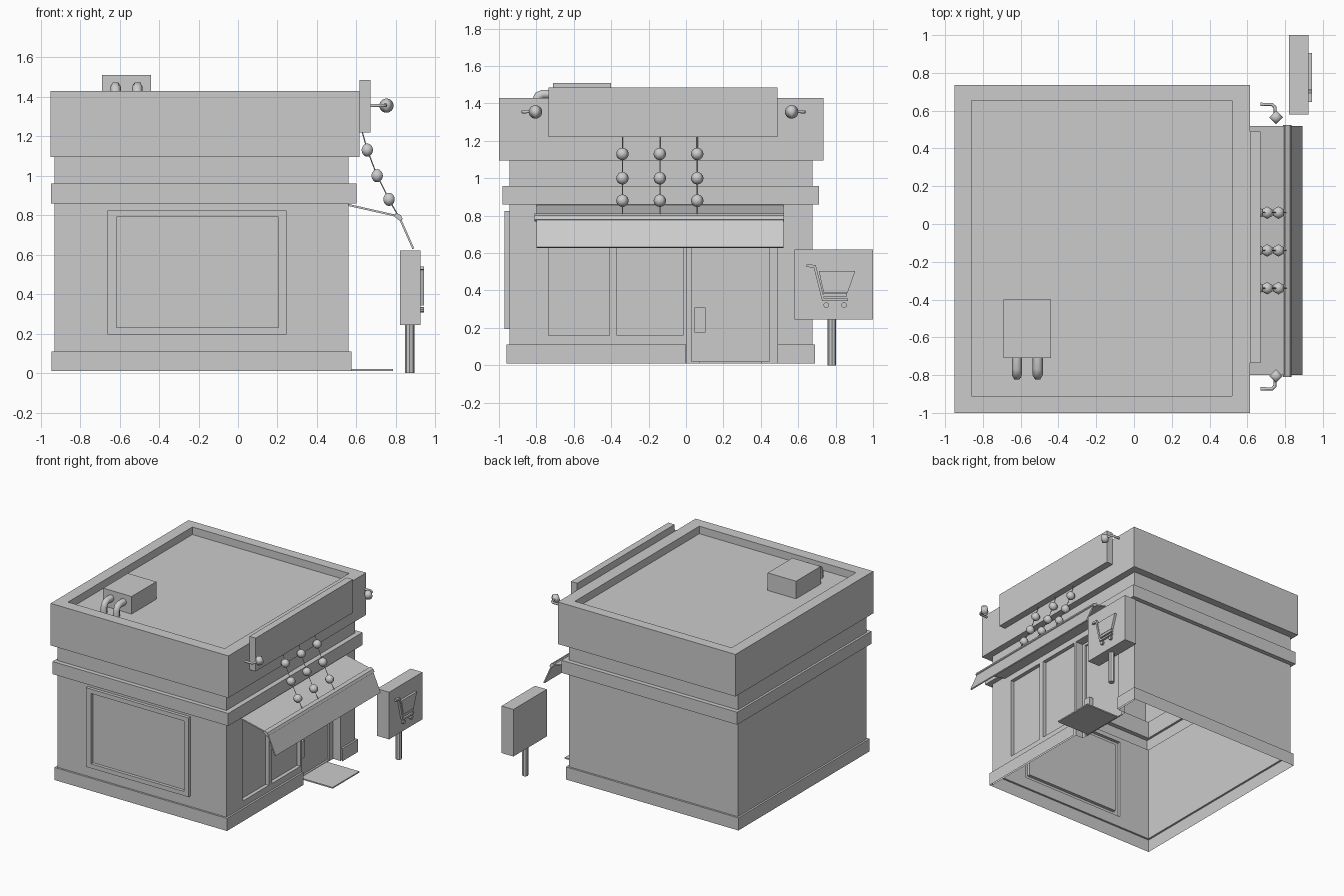
import bpy, bmesh, math
from mathutils import Vector

default = bpy.data.objects.get("Cube")
if default:
    bpy.data.objects.remove(default, do_unlink=True)

GREY = (0.6, 0.6, 0.6, 1.0)
mat = bpy.data.materials.new("plain_grey")
mat.use_nodes = True
mat.diffuse_color = GREY
mat.node_tree.nodes["Principled BSDF"].inputs["Base Color"].default_value = GREY


def finish(name, bm, smooth=False):
    """Turn a bmesh into a named grey object."""
    me = bpy.data.meshes.new(name)
    for f in bm.faces:
        f.smooth = smooth
    bm.to_mesh(me)
    bm.free()
    me.materials.append(mat)
    ob = bpy.data.objects.new(name, me)
    bpy.context.collection.objects.link(ob)
    return ob


def box(name, x, y, z):
    bm = bmesh.new()
    bmesh.ops.create_cube(bm, size=1)
    for v in bm.verts:
        v.co = [lo + (c + 0.5) * (hi - lo) for c, (lo, hi) in zip(v.co, (x, y, z))]
    return finish(name, bm)


def prism(name, pts, axis, lo, hi):
    """Extrude an outline along x (outline is y, z) or along y (outline is x, z)."""
    bm = bmesh.new()
    place = (lambda a, b, t: (t, a, b)) if axis == "x" else (lambda a, b, t: (a, t, b))
    ends = [[bm.verts.new(place(a, b, t)) for a, b in pts] for t in (lo, hi)]
    for e in ends:
        bm.faces.new(e)
    for i in range(len(pts)):
        j = (i + 1) % len(pts)
        bm.faces.new((ends[0][i], ends[0][j], ends[1][j], ends[1][i]))
    bmesh.ops.recalc_face_normals(bm, faces=bm.faces)
    return finish(name, bm)


def bar(p, q, w):
    """Outline of a straight stroke of width w."""
    p, q = Vector(p), Vector(q)
    d = (q - p).normalized() * w / 2
    n = Vector((-d.y, d.x))
    return [tuple(v) for v in (p + n, q + n, q - n, p - n)]


def strip(name, rows, closed=True, cap=False):
    """Skin of quads between successive outlines."""
    bm = bmesh.new()
    rows = [[bm.verts.new(p) for p in r] for r in rows]
    n = len(rows[0])
    for a, b in zip(rows, rows[1:]):
        for i in range(n if closed else n - 1):
            j = (i + 1) % n
            bm.faces.new((a[i], a[j], b[j], b[i]))
    if cap:
        bm.faces.new(rows[-1])
    return finish(name, bm)


def ring(x0, x1, y0, y1, z):
    return [(x0, y0, z), (x1, y0, z), (x1, y1, z), (x0, y1, z)]


def relief(name, us, zs, depth, place):
    """Wall panel whose grid cells are pushed in or out by depth(u, z)."""
    bm = bmesh.new()

    def quad(*pts):
        bm.faces.new([bm.verts.new(place(*p)) for p in pts])

    d = [[depth((a + b) / 2, (c + e) / 2) for c, e in zip(zs, zs[1:])]
         for a, b in zip(us, us[1:])]
    for i, (a, b) in enumerate(zip(us, us[1:])):
        for k, (c, e) in enumerate(zip(zs, zs[1:])):
            h = d[i][k]
            quad((a, c, h), (b, c, h), (b, e, h), (a, e, h))
            if i + 1 < len(d) and d[i + 1][k] != h:
                g = d[i + 1][k]
                quad((b, c, h), (b, c, g), (b, e, g), (b, e, h))
            if k + 1 < len(d[i]) and d[i][k + 1] != h:
                g = d[i][k + 1]
                quad((a, e, h), (b, e, h), (b, e, g), (a, e, g))
    bmesh.ops.remove_doubles(bm, verts=bm.verts, dist=0.0001)
    return finish(name, bm)


def tube(name, pts, r, res=2):
    cu = bpy.data.curves.new(name, "CURVE")
    cu.dimensions = "3D"
    cu.bevel_depth, cu.bevel_resolution, cu.use_fill_caps = r, res, True
    sp = cu.splines.new("POLY")
    sp.points.add(len(pts) - 1)
    for p, co in zip(sp.points, pts):
        p.co = (*co, 1)
    cu.materials.append(mat)
    ob = bpy.data.objects.new(name, cu)
    bpy.context.collection.objects.link(ob)


def ball(name, co, r, sides):
    bm = bmesh.new()
    bmesh.ops.create_uvsphere(bm, u_segments=sides, v_segments=12, radius=r)
    bmesh.ops.translate(bm, verts=bm.verts, vec=co)
    finish(name, bm, True)


# Plinth, interrupted by the doorway
def plinth_path(g, z):
    x0, x1, y0, y1 = -0.93 - g, 0.56 + g, -0.945 - g, 0.675 + g
    return [(x1, 0.49, z), (x1, y1, z), (x0, y1, z), (x0, y0, z), (x1, y0, z), (x1, 0.0, z)]


strip("plinth", [plinth_path(0.015, 0.01), plinth_path(0.015, 0.11), plinth_path(0, 0.11)], closed=False)

# Plain back and left walls
back_path = [(0.56, 0.675), (-0.93, 0.675), (-0.93, -0.945)]
strip("back_and_left_walls", [[(x, y, z) for x, y in back_path] for z in (0.11, 0.86)], closed=False)


# Front wall with a raised window frame
def front_depth(x, z):
    outer = -0.66 < x < 0.245 and 0.195 < z < 0.825
    inner = -0.615 < x < 0.205 and 0.23 < z < 0.79
    return 0.025 if outer and not inner else 0.0


relief("front_wall", [-0.93, -0.66, -0.615, 0.205, 0.245, 0.56],
       [0.11, 0.195, 0.23, 0.79, 0.825, 0.86], front_depth,
       lambda u, z, d: (u, -0.945 - d, z))


# Shop wall with two windows and a recessed door
def shop_depth(y, z):
    if 0.005 < y < 0.49 and z < 0.8:
        return -0.08 if 0.03 < y < 0.445 and 0.02 < z < 0.78 else -0.065
    if 0.16 < z < 0.8 and (-0.735 < y < -0.41 or -0.37 < y < -0.015):
        return -0.03
    return 0.0


relief("shop_wall", [-0.945, -0.735, -0.41, -0.37, -0.015, 0.005, 0.03, 0.445, 0.49, 0.675],
       [0.01, 0.02, 0.16, 0.78, 0.8, 0.86], shop_depth,
       lambda u, z, d: (0.56 + d, u, z))
box("door_handle", (0.48, 0.515), (0.045, 0.105), (0.175, 0.31))
box("door_mat", (0.5, 0.785), (0.07, 0.405), (0.01, 0.02))

# Ledge, upper wall, parapet and sunken roof in one skin
wall = (-0.93, 0.56, -0.945, 0.675)
ledge = (-0.948, 0.6, -0.98, 0.71)
parapet = (-0.95, 0.615, -1.0, 0.735)
inner = (-0.86, 0.52, -0.91, 0.655)
levels = [(wall, 0.86), (ledge, 0.86), (ledge, 0.96), (wall, 0.96), (wall, 1.095),
          (parapet, 1.095), (parapet, 1.43), (inner, 1.43), (inner, 1.37)]
strip("upper_walls_and_roof", [ring(*r, z) for r, z in levels], cap=True)

# Roof unit with two bent pipes
box("roof_unit", (-0.69, -0.44), (-0.71, -0.4), (1.37, 1.51))
for x in (-0.62, -0.51):
    tube("roof_pipe", [(x, -0.7, 1.45), (x, -0.765, 1.45), (x, -0.79, 1.44),
                       (x, -0.8, 1.415), (x, -0.8, 1.37)], 0.027, 1)

# Sign board and awning
box("sign_board", (0.615, 0.67), (-0.735, 0.49), (1.22, 1.485))
prism("awning_top", bar((0.555, 0.853), (0.81, 0.795), 0.01), "y", -0.8, 0.52)
prism("awning_flap", bar((0.815, 0.795), (0.888, 0.63), 0.01), "y", -0.8, 0.52)
prism("awning_rail", [(0.79, 0.795), (0.8, 0.812), (0.825, 0.8), (0.835, 0.78), (0.82, 0.77)],
      "y", -0.81, 0.525)

# Hanging strings of balls
for y in (-0.34, -0.14, 0.06):
    path = [(0.63, y, 1.22), (0.655, y, 1.13), (0.705, y, 1.0), (0.765, y, 0.88), (0.81, y, 0.8)]
    tube("ball_string", path, 0.003, 0)
    for p in path[1:4]:
        ball("string_ball", p, 0.033, 6)

# Lamps on bent arms beside the sign board
for y, s in ((0.565, 1), (-0.805, -1)):
    ball("lamp", (0.752, y, 1.355), 0.036, 4)
    tube("lamp_arm", [(0.67, y + s * 0.068, 1.355), (0.73, y + s * 0.068, 1.355),
                      (0.745, y + s * 0.055, 1.355), (0.75, y, 1.36)], 0.009, 1)

# Street sign with a raised trolley
bm = bmesh.new()
bmesh.ops.create_cone(bm, cap_ends=True, segments=8, radius1=0.023, radius2=0.023, depth=0.26)
bmesh.ops.translate(bm, verts=bm.verts, vec=(0.87, 0.78, 0.13))
finish("street_sign_post", bm)
box("street_sign", (0.82, 0.925), (0.58, 1.0), (0.245, 0.62))
parts = {
    "trolley_basket": [(0.71, 0.505), (0.905, 0.505), (0.865, 0.39), (0.735, 0.39)],
    "trolley_grip": bar((0.645, 0.532), (0.69, 0.53), 0.014),
    "trolley_stem": bar((0.687, 0.535), (0.735, 0.345), 0.014),
    "trolley_tray": bar((0.728, 0.35), (0.865, 0.35), 0.014),
    "trolley_bar": bar((0.735, 0.378), (0.862, 0.378), 0.018),
}
for y in (0.75, 0.845):
    parts["trolley_wheel_" + str(len(parts))] = [
        (y + 0.015 * math.cos(a * math.pi / 5), 0.322 + 0.015 * math.sin(a * math.pi / 5))
        for a in range(10)]
for name, pts in parts.items():
    prism(name, pts, "x", 0.92, 0.943)
